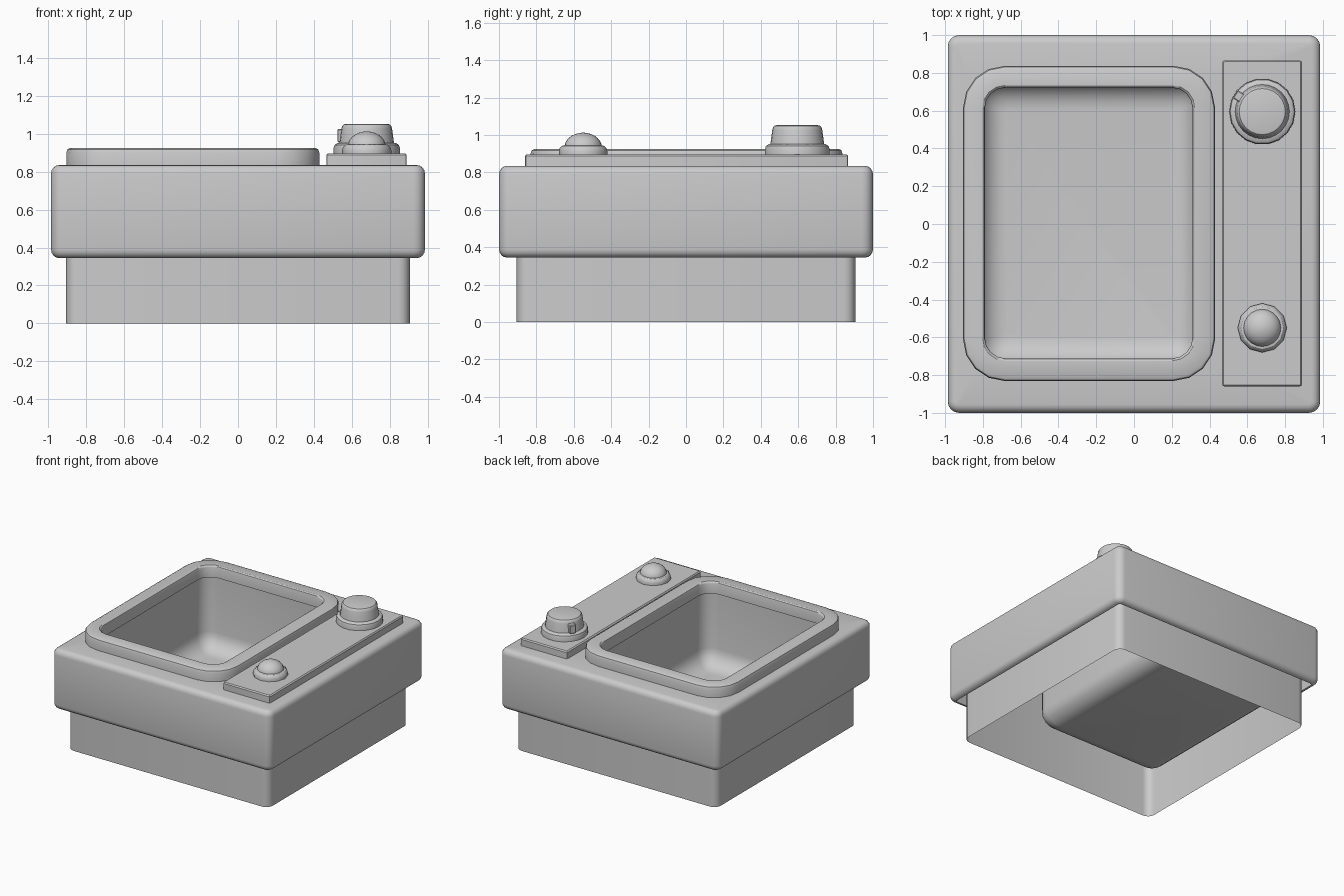
import bpy, bmesh, math
from mathutils import Matrix

cube = bpy.data.objects.get("Cube")
if cube:
    bpy.data.objects.remove(cube, do_unlink=True)

grey = bpy.data.materials.new("plain_grey")
grey.use_nodes = True
grey.diffuse_color = (0.6, 0.6, 0.6, 1)
grey.node_tree.nodes["Principled BSDF"].inputs["Base Color"].default_value = (0.6, 0.6, 0.6, 1)


def finish(name, bm):
    mesh = bpy.data.meshes.new(name)
    bm.to_mesh(mesh)
    bm.free()
    mesh.materials.append(grey)
    obj = bpy.data.objects.new(name, mesh)
    bpy.context.collection.objects.link(obj)
    bpy.ops.object.select_all(action='DESELECT')
    obj.select_set(True)
    bpy.context.view_layer.objects.active = obj
    bpy.ops.object.shade_smooth_by_angle(angle=math.radians(32))


def rounded_ring(cx, cy, hx, hy, r, steps=4):
    """Rounded rectangle, counter-clockwise."""
    pts = []
    for q, (sx, sy) in enumerate([(1, 1), (-1, 1), (-1, -1), (1, -1)]):
        for i in range(steps + 1):
            a = math.pi / 2 * (q + i / steps)
            pts.append((cx + sx * (hx - r) + r * math.cos(a),
                        cy + sy * (hy - r) + r * math.sin(a)))
    return pts


def loft(name, rings, cap=False):
    """Skin a stack of (ring points, height)."""
    bm = bmesh.new()
    loops = [[bm.verts.new((x, y, z)) for x, y in pts] for pts, z in rings]
    for a, b in zip(loops, loops[1:]):
        n = len(a)
        for i in range(n):
            j = (i + 1) % n
            bm.faces.new((a[i], a[j], b[j], b[i]))
    if cap:
        bm.faces.new(loops[-1])
    finish(name, bm)


def turned(name, x, y, profile, segments):
    """Round part from (radius, height) points, closed on top."""
    angles = [2 * math.pi * i / segments for i in range(segments)]
    loft(name, [([(x + r * math.cos(a), y + r * math.sin(a)) for a in angles], z)
                for r, z in profile], cap=True)


def quarter(n):
    return [(math.sin(math.pi / 2 * i / n), math.cos(math.pi / 2 * i / n)) for i in range(n + 1)]


def opening(inset=0.0, radius=0.11):
    """Ring around the basin mouth."""
    return rounded_ring(-0.24, 0.005, 0.55 - inset, 0.717 - inset, radius)


# Lower base, open below, its walls running up inside the body
base_ring = rounded_ring(0, 0, 0.906, 0.905, 0.06)
loft("base", [(base_ring, 0), (base_ring, 0.8)])

# Upper body: a rounded shell around the base, with an opening in the top
EDGE, BOTTOM, TOP = 0.045, 0.344, 0.835
OVERHANG = 0.027


def body_ring(inset):
    return rounded_ring(0, 0, 0.986 - inset, 1 - inset, 0.06 - inset)


body = [(body_ring(EDGE), TOP - EDGE)]
body += [(body_ring(EDGE * (1 - s)), BOTTOM + EDGE * (1 - c)) for s, c in quarter(4)]
body += [(body_ring(EDGE * (1 - c)), TOP - EDGE * (1 - s)) for s, c in quarter(4)]
body += [(opening(-OVERHANG), TOP)]
loft("body", body)


# Raised rim, overhanging the basin a little
def rim_ring(inset):
    return rounded_ring(-0.238, 0.003, 0.667 - inset, 0.834 - inset, 0.22 - inset)


loft("basin_rim", [
    (rim_ring(0), 0.83), (rim_ring(0), 0.9), (rim_ring(0.006), 0.918),
    (rim_ring(0.022), 0.926), (opening(-0.012, 0.12), 0.926),
    (opening(-0.003), 0.92), (opening(), 0.91), (opening(), 0.83),
    (opening(-OVERHANG), 0.83)])

# Basin with a rounded bottom
FILLET, FLOOR = 0.14, 0.23
basin = [(opening(-OVERHANG), TOP)]
basin += [(opening(FILLET * (1 - c) - OVERHANG, 0.11 - 0.085 * (1 - c)),
           FLOOR + FILLET * (1 - s)) for s, c in quarter(6)]
loft("basin", basin, cap=True)


# Control panel
def panel_ring(inset):
    return rounded_ring(0.678, 0.003, 0.212 - inset, 0.864 - inset, 0.015 - inset, 2)


loft("control_panel", [(panel_ring(0), 0.83), (panel_ring(0), 0.887),
                       (panel_ring(0.008), 0.896)], cap=True)

# Turning knob with its collar and pointer
KX, KY = 0.679, 0.595
turned("knob_collar", KX, KY, [(0.175, 0.89), (0.175, 0.925), (0.17, 0.941),
                               (0.155, 0.951), (0.14, 0.953)], 18)
turned("knob", KX, KY, [(0.145, 0.945), (0.142, 0.965), (0.134, 1.025), (0.13, 1.04),
                        (0.122, 1.049), (0.11, 1.052)], 24)
bm = bmesh.new()
place = (Matrix.Translation((KX, KY, 0.99)) @ Matrix.Rotation(math.radians(147), 4, 'Z')
         @ Matrix.Translation((0.143, 0, 0)) @ Matrix.Diagonal((0.055, 0.05, 0.07, 1)))
bmesh.ops.create_cube(bm, size=1, matrix=place)
bmesh.ops.bevel(bm, geom=bm.edges[:], offset=0.005, segments=1, affect='EDGES')
finish("knob_pointer", bm)

# Domed button with its collar
BX, BY = 0.679, -0.55
turned("button_collar", BX, BY, [(0.13, 0.89), (0.13, 0.912), (0.125, 0.93),
                                 (0.112, 0.942), (0.09, 0.946)], 12)
dome = [(0.1 * c, 0.935 + 0.077 * s) for s, c in quarter(7)][:-1]
turned("button", BX, BY, dome + [(0.008, 1.012)], 20)
